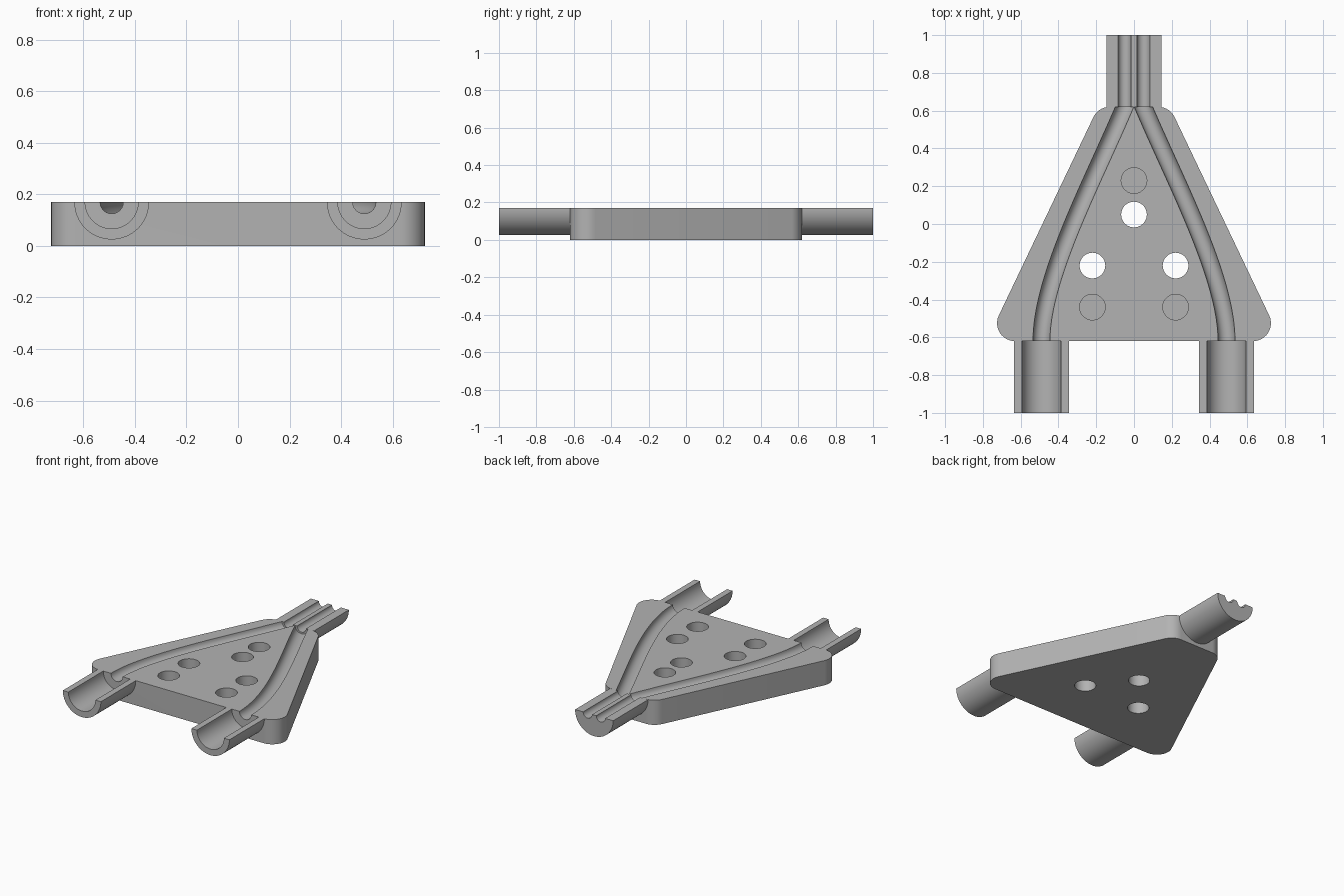
import bpy, bmesh
from math import sin, cos, radians, hypot
from mathutils import Vector
from mathutils.geometry import interpolate_bezier

TOP = 0.17      # parting plane height
HALF = 0.62     # half length of the plate

if "Cube" in bpy.data.objects:
    bpy.data.objects.remove(bpy.data.objects["Cube"])

grey = bpy.data.materials.new("plain grey")
grey.use_nodes = True
COLOUR = (0.45, 0.45, 0.45, 1)
grey.diffuse_color = COLOUR
grey.node_tree.nodes["Principled BSDF"].inputs["Base Color"].default_value = COLOUR


def arc(cx, cy, r, start, end, n=24):
    angles = [radians(start + (end - start) * i / n) for i in range(n + 1)]
    return [(cx + r * cos(a), cy + r * sin(a)) for a in angles]


def loft(name, rings):
    """Skin a list of equal rings and cap both ends."""
    bm = bmesh.new()
    loops = [[bm.verts.new(p) for p in ring] for ring in rings]
    n = len(loops[0])
    for a, b in zip(loops, loops[1:]):
        for i in range(n):
            j = (i + 1) % n
            bm.faces.new((a[i], a[j], b[j], b[i]))
    bm.faces.new(loops[0])
    bm.faces.new(loops[-1])
    bmesh.ops.recalc_face_normals(bm, faces=bm.faces)
    mesh = bpy.data.meshes.new(name)
    bm.to_mesh(mesh)
    bm.free()
    mesh.materials.append(grey)
    obj = bpy.data.objects.new(name, mesh)
    bpy.context.collection.objects.link(obj)
    return obj


def upright(name, outline, z0, z1):
    return loft(name, [[(x, y, z) for x, y in outline] for z in (z0, z1)])


def lengthwise(name, section, x0, y0, y1):
    return loft(name, [[(x0 + x, y, TOP + z) for x, z in section] for y in (y0, y1)])


def select(obj):
    bpy.ops.object.select_all(action='DESELECT')
    obj.select_set(True)
    bpy.context.view_layer.objects.active = obj


def cut(body, cutter):
    cutter.hide_render = True
    mod = body.modifiers.new("cut", 'BOOLEAN')
    mod.operation, mod.solver, mod.object = 'DIFFERENCE', 'EXACT', cutter
    select(body)
    bpy.ops.object.modifier_apply(modifier=mod.name)
    bpy.data.objects.remove(cutter)


# Tapered plate with rounded corners
R = 0.095
right = arc(0.63, R - HALF, R, -90, 25.3, 12) + arc(0.129, HALF - R, R, 25.3, 90, 10)
plate = upright("plate", right + [(-x, y) for x, y in reversed(right)], 0, TOP)

# Curved cable grooves, round in section, with square-cut ends
GROOVE = 0.045
curve = interpolate_bezier(Vector((0.49, -HALF, 0)), Vector((0.49, -0.28, 0)),
                           Vector((0.22, 0.22, 0)), Vector((0.05, HALF, 0)), 36)
slope = (curve[-1] - curve[-2]).normalized()
path = [curve[0] - Vector((0, 0.02, 0))] + curve + [curve[-1] + slope * 0.01]
for side in (-1, 1):
    rings = []
    for i, p in enumerate(path):
        t = (path[min(i + 1, len(path) - 1)] - path[max(i - 1, 0)]).normalized()
        across = Vector((t.y, -t.x, 0))
        if i >= len(path) - 2:
            across = Vector((1 / t.y, 0, 0))
        rings.append([(side * (p.x + across.x * u), p.y + across.y * u, TOP + v)
                      for u, v in arc(0, 0, GROOVE, 0, 345, 23)])
    cut(plate, loft("groove_cutter", rings))

# Through holes and blind sockets
for x, y, floor in ((0, 0.05, -0.1), (0.22, -0.22, -0.1), (-0.22, -0.22, -0.1),
                    (0, 0.23, 0.07), (0.22, -0.44, 0.07), (-0.22, -0.44, 0.07)):
    cut(plate, upright("hole_cutter", arc(x, y, 0.068, 0, 350, 35), floor, TOP + 0.1))

# Half-round sleeves at the front, open along the top
OUTER = 0.145
sleeve = arc(0, 0, OUTER, 180, 360, 32) + arc(0, 0, 0.103, 360, 180, 32)
parts = [plate]
for label, x in (("right", -0.49), ("left", 0.49)):
    parts.append(lengthwise(label + "_sleeve", sleeve, x, -1, -HALF))

# Half-round stem at the back with twin channels
stem = arc(0, 0, OUTER, 180, 360, 32)
for x in (0.05, -0.05):
    stem += arc(x, 0, 0.034, 360, 180, 16)
parts.append(lengthwise("twin_channel_stem", stem, 0, HALF, 1))

for obj in parts:
    select(obj)
    bpy.ops.object.shade_smooth_by_angle(angle=radians(30))
